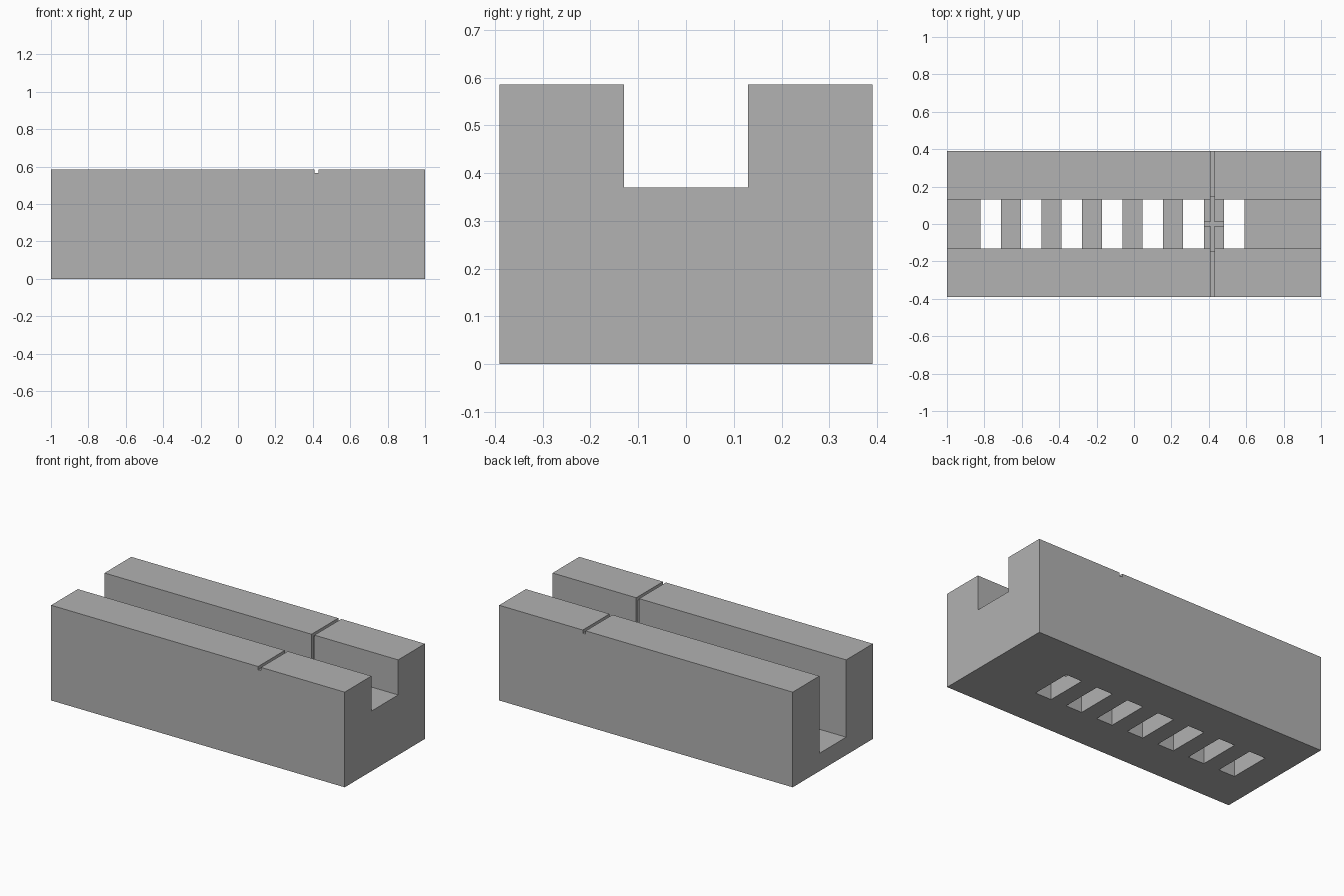
import bpy

old = bpy.data.objects.get("Cube")
if old:
    bpy.data.objects.remove(old, do_unlink=True)

LENGTH, WIDTH, HEIGHT = 2.0, 0.78, 0.586
CHANNEL = 0.13          # half width of the channel
LOW, HIGH = 0.11, 0.37  # the two floor levels
STEP_X = 0.59           # where the floor rises
GROOVE_X, GROOVE = 0.42, 0.01

grey = bpy.data.materials.new("light grey")
grey.use_nodes = True
colour = (0.445, 0.445, 0.445, 1)
grey.diffuse_color = colour
grey.node_tree.nodes["Principled BSDF"].inputs["Base Color"].default_value = colour


def box(name, x, y, z):
    """Box from (min, max) ranges on each axis."""
    bpy.ops.mesh.primitive_cube_add(size=1, location=[sum(r) / 2 for r in (x, y, z)])
    obj = bpy.context.object
    obj.name = name
    obj.scale = [r[1] - r[0] for r in (x, y, z)]
    bpy.ops.object.transform_apply(location=True, rotation=False, scale=True)
    obj.data.materials.append(grey)
    return obj


def cut(target, x, y, z):
    """Subtract a box from the target."""
    cutter = box("cutter", x, y, z)
    cutter.hide_render = True
    mod = target.modifiers.new("cut", 'BOOLEAN')
    mod.operation = 'DIFFERENCE'
    mod.solver = 'EXACT'
    mod.object = cutter
    bpy.context.view_layer.objects.active = target
    bpy.ops.object.modifier_apply(modifier=mod.name)
    bpy.data.objects.remove(cutter, do_unlink=True)


# Solid block
block = box("channel_block", (-LENGTH / 2, LENGTH / 2), (-WIDTH / 2, WIDTH / 2), (0, HEIGHT))

# Shallow channel along the whole length, deep channel up to the step
sides = (-CHANNEL, CHANNEL)
cut(block, (-1.1, 1.1), sides, (HIGH, 1))
cut(block, (-1.1, STEP_X), sides, (LOW, 1))

# Saw groove across the wall tops, down the inner walls and over the floor
groove = (GROOVE_X - GROOVE, GROOVE_X + GROOVE)
cut(block, groove, (-0.5, 0.5), (HEIGHT - 0.02, 1))
cut(block, groove, (-CHANNEL - 0.018, CHANNEL + 0.018), (LOW - 0.02, 1))

# Short lengthwise groove on the bar below the saw groove
cut(block, (0.34, 0.5), (-GROOVE, GROOVE), (LOW - 0.02, LOW + 0.1))

# Row of slots through the floor
for i in range(7):
    right = STEP_X - i * 0.217
    cut(block, (right - 0.11, right), sides, (-0.1, LOW + 0.1))
